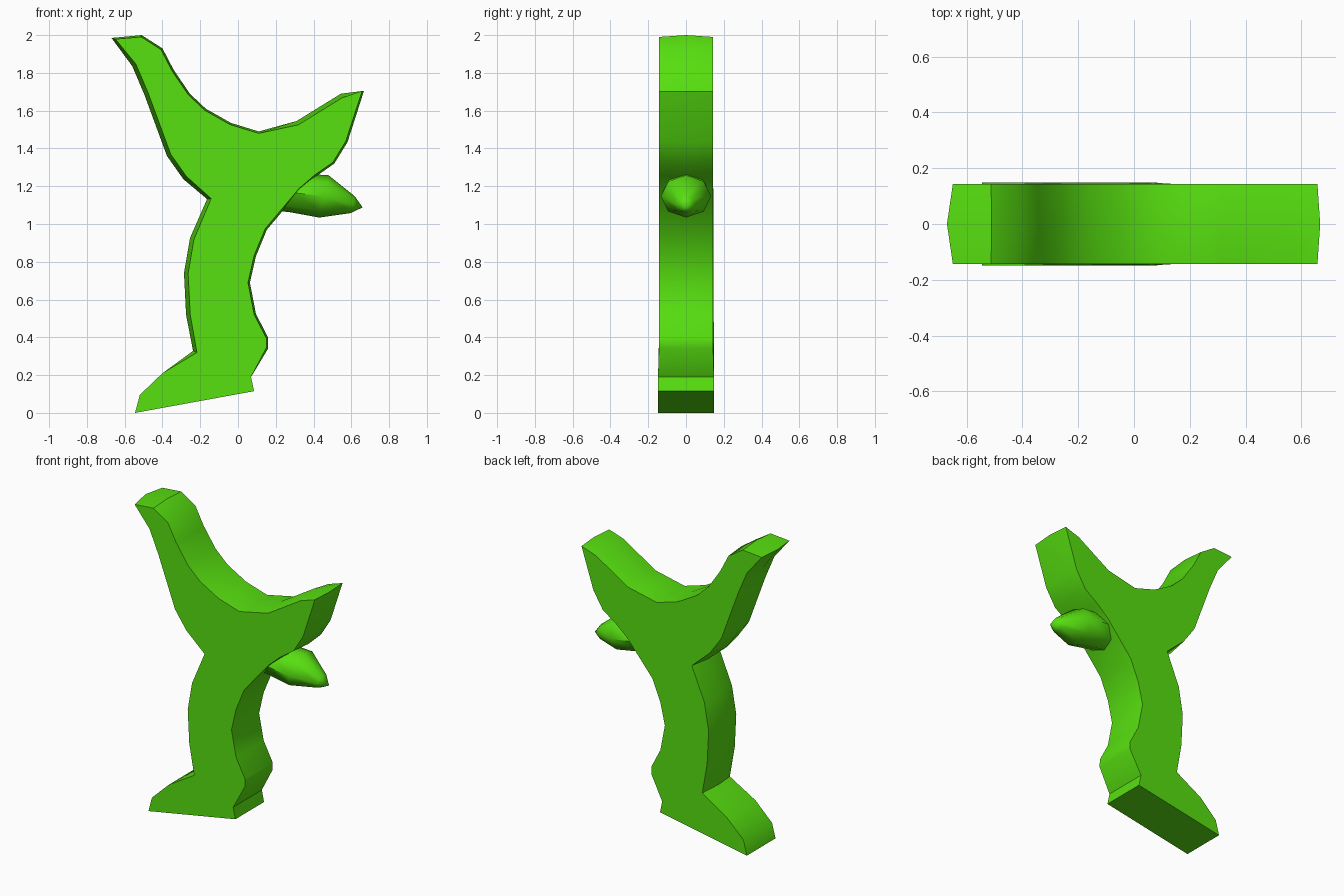
import bpy, bmesh, math
from mathutils import Vector

cube = bpy.data.objects.get("Cube")
if cube:
    bpy.data.objects.remove(cube)

green = bpy.data.materials.new("bright green")
green.use_nodes = True
colour = (0.095, 0.74, 0.005, 1)
green.diffuse_color = colour
green.node_tree.nodes["Principled BSDF"].inputs["Base Color"].default_value = colour


def finish(bm, name, angle):
    bmesh.ops.recalc_face_normals(bm, faces=bm.faces)
    mesh = bpy.data.meshes.new(name)
    bm.to_mesh(mesh)
    bm.free()
    mesh.materials.append(green)
    obj = bpy.data.objects.new(name, mesh)
    bpy.context.collection.objects.link(obj)
    bpy.ops.object.select_all(action='DESELECT')
    obj.select_set(True)
    bpy.context.view_layer.objects.active = obj
    bpy.ops.object.shade_smooth_by_angle(angle=math.radians(angle))
    return obj


def loft(bm, rings):
    rows = [[bm.verts.new(p) for p in ring] for ring in rings]
    n = len(rows[0])
    for a, b in zip(rows, rows[1:]):
        for i in range(n):
            j = (i + 1) % n
            bm.faces.new((a[i], a[j], b[j], b[i]))
    return rows


# Forked body: clockwise outline at the middle of its thickness (x, z)
outline = [Vector(p) for p in (
    (-.67, 1.985), (-.51, 2), (-.4, 1.93), (-.34, 1.815), (-.255, 1.69),
    (-.17, 1.61), (-.037, 1.535), (.11, 1.49), (.31, 1.545), (.545, 1.69),
    (.667, 1.705), (.58, 1.434), (.51, 1.32), (.41, 1.25), (.33, 1.18),
    (.25, 1.085), (.153, .97), (.095, .83), (.063, .69), (.095, .524),
    (.159, .4), (.159, .34), (.069, .19), (.085, .115), (-.545, 0),
    (-.52, .095), (-.4, .21), (-.238, .328), (-.275, .52), (-.286, .74),
    (-.254, .926), (-.164, 1.132), (-.29, 1.238), (-.376, 1.36),
    (-.497, 1.688), (-.56, 1.836))]


def inset_outline():
    points = []
    for i, p in enumerate(outline):
        along = (outline[(i + 1) % len(outline)] - outline[i - 1]).normalized()
        outward = Vector((-along.y, along.x))
        inset = .022 if outward.x < -.3 else .01
        if p.y < .3:
            inset = 0
        points.append(p - outward * inset)
    return points


def half_depth(z):
    return .148 if z < .25 else .143


side = inset_outline()
bm = bmesh.new()
rows = loft(bm, [
    [(p.x, -half_depth(p.y), p.y) for p in side],
    [(p.x, 0, p.y) for p in outline],
    [(p.x, half_depth(p.y), p.y) for p in side]])
bm.faces.new(rows[0])
bm.faces.new(rows[-1])
finish(bm, "forked_body", 32)

# Thorn: tapered eight-sided rings leaning down towards a point
rings = []
for x, z, wide, tall in ((.18, 1.175, .11, .1), (.3, 1.165, .125, .103),
                         (.455, 1.146, .133, .112), (.607, 1.103, .05, .045)):
    rings.append([(x + .22 * tall * math.sin(a), wide * math.cos(a), z + tall * math.sin(a))
                  for a in (i * math.tau / 8 for i in range(8))])
bm = bmesh.new()
rows = loft(bm, rings)
bm.faces.new(rows[0])
tip = bm.verts.new((.66, 0, 1.088))
for i in range(8):
    bm.faces.new((rows[-1][i], rows[-1][(i + 1) % 8], tip))
finish(bm, "side_thorn", 50)
